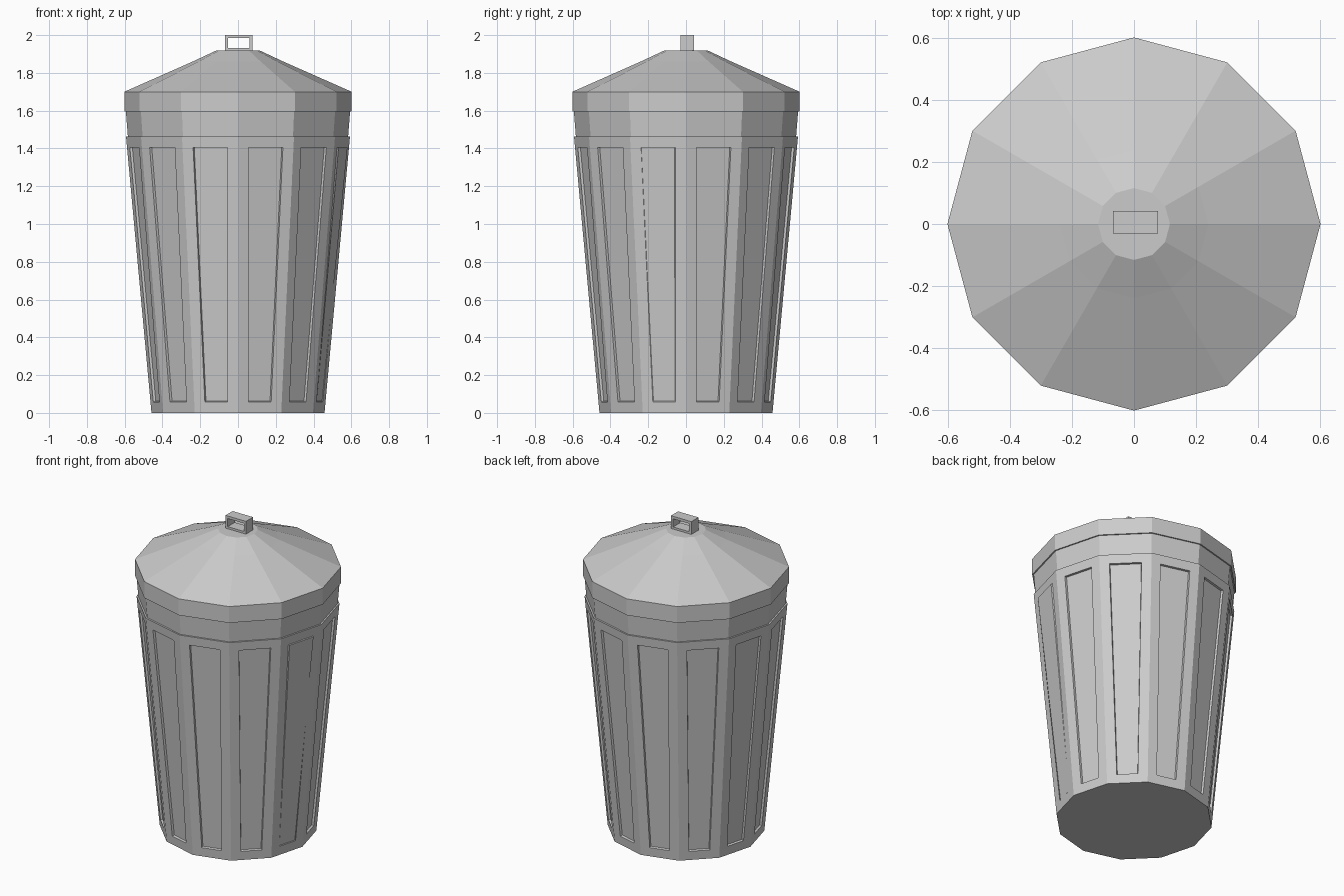
import bpy, bmesh
from math import cos, sin, radians, pi
from mathutils import Vector

if "Cube" in bpy.data.objects:
    bpy.data.objects.remove(bpy.data.objects["Cube"])

SIDES = 12


def finish(bm, name):
    mesh = bpy.data.meshes.new(name)
    bm.to_mesh(mesh)
    bm.free()
    obj = bpy.data.objects.new(name, mesh)
    bpy.context.collection.objects.link(obj)
    return obj


def lathe(profile, cap_top):
    """Twelve-sided shell through (radius, z) points; returns bmesh and face rows."""
    bm = bmesh.new()
    rings = [[bm.verts.new((r * cos(2 * pi * i / SIDES), r * sin(2 * pi * i / SIDES), z))
              for i in range(SIDES)] for r, z in profile]
    rows = []
    for a, b in zip(rings, rings[1:]):
        rows.append([bm.faces.new((a[i], a[(i + 1) % SIDES], b[(i + 1) % SIDES], b[i]))
                     for i in range(SIDES)])
    bm.faces.new(rings[0][::-1])
    if cap_top:
        bm.faces.new(rings[-1])
    bm.normal_update()
    return bm, rows


# Tapered bin body with a stepped neck and recessed side panels
bm, rows = lathe([(0.458, 0), (0.593, 1.464), (0.583, 1.464), (0.594, 1.6)], False)
panels = rows[0]
bmesh.ops.inset_individual(bm, faces=panels, thickness=0.058, use_even_offset=True)
bmesh.ops.inset_individual(bm, faces=panels, thickness=0.003, depth=-0.013,
                           use_even_offset=True)
# One dented panel: pushed out at the top, nearly flush at the bottom
dented = panels[SIDES - 1]
out = Vector((cos(radians(-15)), sin(radians(-15)), 0))
for v in dented.verts:
    v.co += out * (0.021 if v.co.z > 0.7 else 0.010)
finish(bm, "bin_body")

# Lid with a vertical rim and two-slope cone
bm, rows = lathe([(0.602, 1.595), (0.602, 1.7), (0.24, 1.86), (0.116, 1.918)], True)
finish(bm, "lid")

# Rectangular loop handle
bm = bmesh.new()
cx, cy, cz = 0.005, 0.006, 1.9575
loops = []
for hx, hz in ((0.0725, 0.0425), (0.057, 0.026)):
    for y in (-0.036, 0.036):
        loops.append([bm.verts.new((cx + sx * hx, cy + y, cz + sz * hz))
                      for sx, sz in ((-1, -1), (1, -1), (1, 1), (-1, 1))])
outer_f, outer_b, inner_f, inner_b = loops
for a, b in ((outer_f, outer_b), (outer_b, inner_b), (inner_b, inner_f), (inner_f, outer_f)):
    for i in range(4):
        j = (i + 1) % 4
        bm.faces.new((a[i], b[i], b[j], a[j]))
bmesh.ops.recalc_face_normals(bm, faces=bm.faces[:])
finish(bm, "lid_handle")
